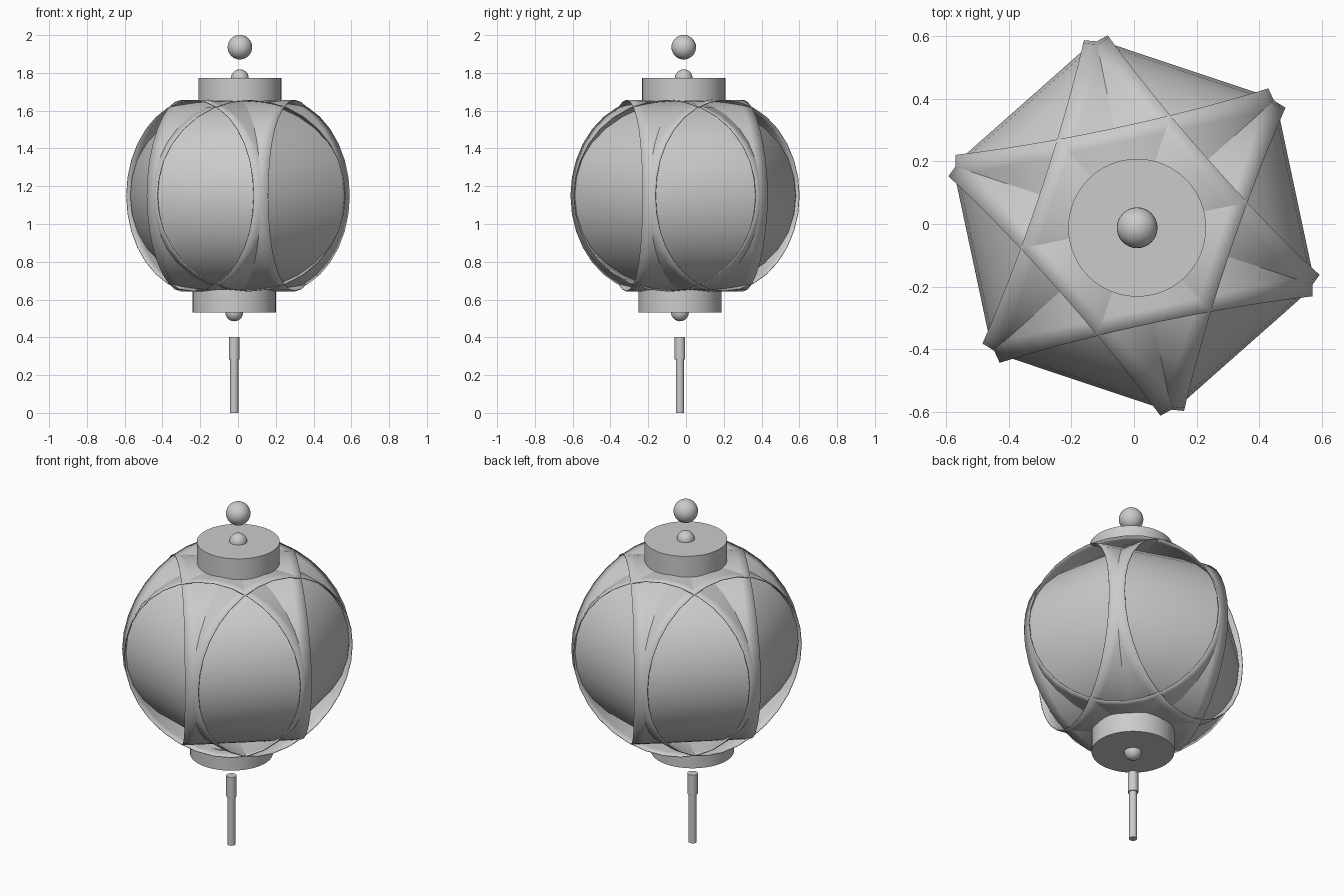
import bpy, bmesh, math
from mathutils import Matrix

cube = bpy.data.objects.get("Cube")
if cube:
    bpy.data.objects.remove(cube, do_unlink=True)

grey = bpy.data.materials.new("light_grey")
grey.use_nodes = True
grey.diffuse_color = (0.6, 0.6, 0.6, 1)
grey.node_tree.nodes["Principled BSDF"].inputs["Base Color"].default_value = (0.6, 0.6, 0.6, 1)


def finish(obj, name):
    obj.name = name
    obj.data.materials.append(grey)
    bpy.ops.object.select_all(action="DESELECT")
    obj.select_set(True)
    bpy.context.view_layer.objects.active = obj
    bpy.ops.object.shade_smooth_by_angle(angle=math.radians(30))
    return obj


def cylinder(name, radius, bottom, top, x, y, sides=48):
    bpy.ops.mesh.primitive_cylinder_add(vertices=sides, radius=radius, depth=top - bottom,
                                        location=(x, y, (top + bottom) / 2))
    return finish(bpy.context.object, name)


def ball(name, radius, x, y, z):
    bpy.ops.mesh.primitive_uv_sphere_add(segments=32, ring_count=16, radius=radius, location=(x, y, z))
    return finish(bpy.context.object, name)


def band(name, degrees, steps=32):
    """Wide hoop around a horizontal axis, a little wider and rounder at its sides."""
    bm = bmesh.new()
    rings = []
    for i in range(steps):
        a = math.tau * i / steps
        side = math.cos(a) ** 2
        rim, drop = 0.317 + 0.022 * side, 0.016 * side
        section = [(-rim, drop), (-0.27, 0), (0.27, 0), (rim, drop)]
        rings.append([bm.verts.new(((0.526 - d) * math.cos(a), w, (0.507 - d) * math.sin(a)))
                      for w, d in section])
    for i, ring in enumerate(rings):
        after = rings[(i + 1) % steps]
        for j in range(len(ring) - 1):
            bm.faces.new((ring[j], ring[j + 1], after[j + 1], after[j]))
    bmesh.ops.recalc_face_normals(bm, faces=bm.faces)
    mesh = bpy.data.meshes.new(name)
    bm.to_mesh(mesh)
    bm.free()
    obj = bpy.data.objects.new(name, mesh)
    bpy.context.collection.objects.link(obj)
    obj.matrix_world = Matrix.Translation((0, -0.005, 1.15)) @ Matrix.Rotation(math.radians(degrees), 4, "Z")
    finish(obj, name)
    solid = obj.modifiers.new("Thickness", "SOLIDIFY")
    solid.thickness = 0.004
    solid.offset = -1


# Lantern body: three crossing hoops
for number, angle in enumerate((12, 71.5, 131.5), 1):
    band(f"lantern_band_{number}", angle)

# Top cap and hanging balls
tx, ty = 0.01, -0.012
cylinder("top_cap", 0.22, 1.65, 1.772, tx, ty)
ball("top_knob", 0.047, tx, ty, 1.772)
ball("hanging_ball", 0.065, tx, ty, 1.936)

# Bottom cap and tassel
bx, by = -0.02, -0.032
cylinder("bottom_cap", 0.22, 0.532, 0.652, bx, by)
ball("bottom_knob", 0.047, bx, by, 0.532)
cylinder("tassel_sleeve", 0.028, 0.283, 0.402, bx, by, 24)
cylinder("tassel", 0.022, 0, 0.29, bx, by, 24)
